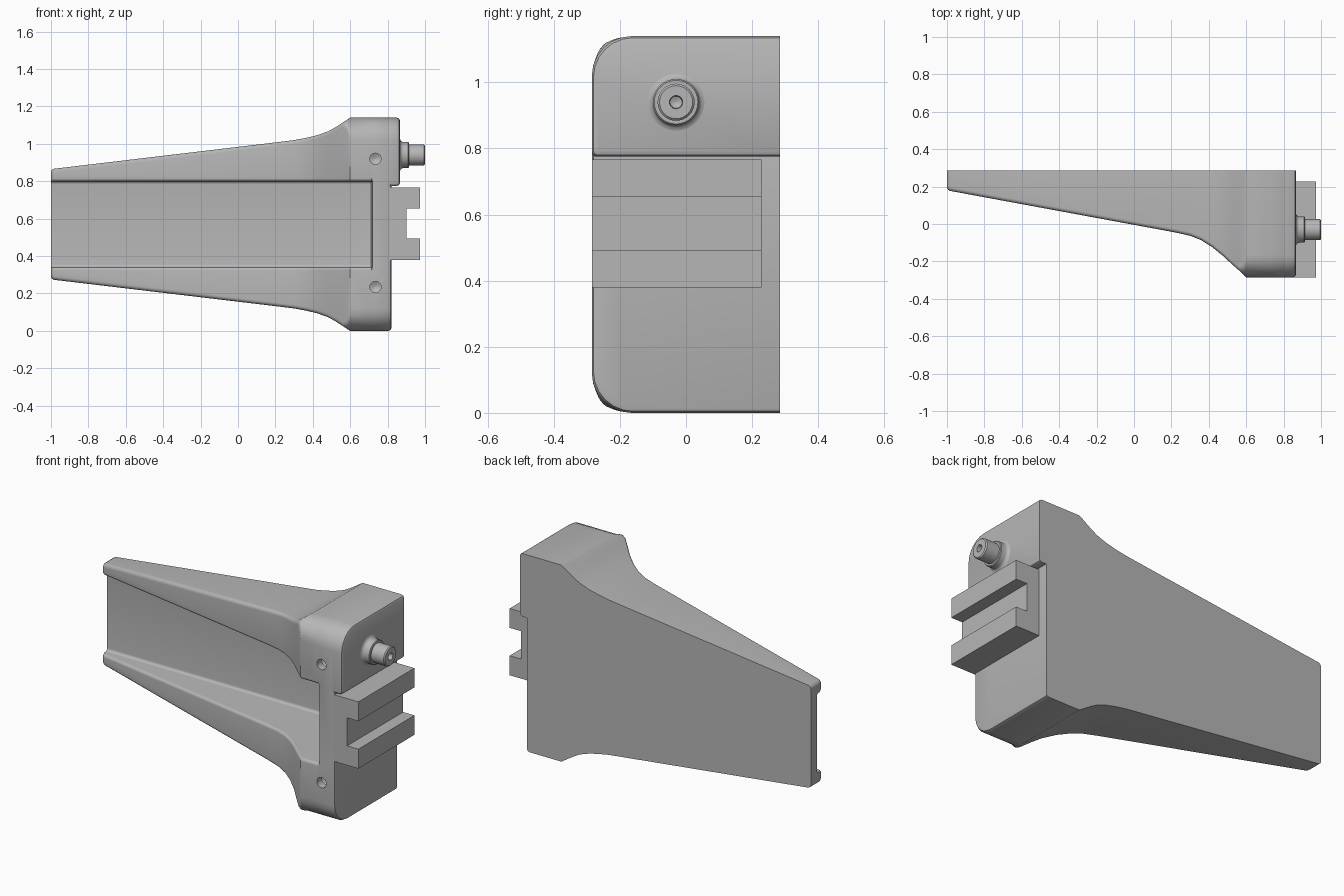
import bpy, bmesh
from math import sin, cos, pi, radians

if "Cube" in bpy.data.objects:
    bpy.data.objects.remove(bpy.data.objects["Cube"], do_unlink=True)

grey = bpy.data.materials.new("plain grey")
grey.use_nodes = True
grey.diffuse_color = (0.47, 0.47, 0.47, 1)
grey.node_tree.nodes["Principled BSDF"].inputs["Base Color"].default_value = grey.diffuse_color

BACK, FRONT, MID = 0.285, -0.285, 0.57
QUARTER = [i * pi / 12 for i in range(7)]


def make(name, bm, smooth=True):
    bmesh.ops.remove_doubles(bm, verts=bm.verts, dist=1e-5)
    bmesh.ops.recalc_face_normals(bm, faces=bm.faces)
    mesh = bpy.data.meshes.new(name)
    bm.to_mesh(mesh)
    bm.free()
    mesh.materials.append(grey)
    ob = bpy.data.objects.new(name, mesh)
    bpy.context.collection.objects.link(ob)
    if smooth:
        shade(ob)
    return ob


def shade(ob):
    bpy.ops.object.select_all(action='DESELECT')
    ob.select_set(True)
    bpy.context.view_layer.objects.active = ob
    bpy.ops.object.shade_smooth_by_angle(angle=radians(35))


def loft(name, rings, smooth=True):
    """Skin closed rings of equal length and cap both ends."""
    bm = bmesh.new()
    rows = [[bm.verts.new(p) for p in ring] for ring in rings]
    n = len(rows[0])
    for a, b in zip(rows, rows[1:]):
        for i in range(n):
            j = (i + 1) % n
            bm.faces.new((a[i], a[j], b[j], b[i]))
    bm.faces.new(rows[0])
    bm.faces.new(rows[-1])
    return make(name, bm, smooth)


def revolve(name, profile, y, z, along_y=False, smooth=True):
    """Turn (distance, radius) points about an axis along x or y."""
    rings = []
    for d, r in profile:
        ring = []
        for i in range(32):
            u, v = r * cos(i * pi / 16), r * sin(i * pi / 16)
            ring.append((y + u, d, z + v) if along_y else (d, y + u, z + v))
        rings.append(ring)
    return loft(name, rings, smooth)


# Main body: sections along x, tapering arm into a rounded head
STATIONS = [(-1, .295, .18), (.22, .44, -.045), (.3, .45, -.063), (.36, .461, -.087),
            (.42, .475, -.125), (.48, .496, -.174), (.52, .518, -.212),
            (.56, .544, -.247), (.6, .57, FRONT), (.82, .57, FRONT)]


def outline(x):
    for (x0, h0, y0), (x1, h1, y1) in zip(STATIONS, STATIONS[1:]):
        if x <= x1:
            t = (x - x0) / (x1 - x0)
            return h0 + t * (h1 - h0), y0 + t * (y1 - y0)


def body_ring(x, corner=.02, floor=.23, inset=0.0):
    h, front = outline(x)
    h, front = h - inset, front + inset
    floor = front if floor is None else floor
    lip = min(.016, (floor - front) / 2)
    half = .23
    pts = [(BACK, h)]
    pts += [(front + corner * (1 - sin(a)), h - corner * (1 - cos(a))) for a in QUARTER]
    pts += [(front + lip * (1 - cos(a)), half + lip * (1 - sin(a))) for a in QUARTER]
    pts += [(floor - lip * (1 - sin(a)), half - lip * (1 - cos(a))) for a in QUARTER]
    pts += [(y, -z) for y, z in reversed(pts)]
    return [(x, y, MID + z) for y, z in pts]


rings = [body_ring(-1, inset=.015), body_ring(-.995, inset=.005), body_ring(-.985)]
rings += [body_ring(x) for x, _, _ in STATIONS[1:-2]]
rings += [body_ring(.58, corner=.05), body_ring(.59, corner=.08), body_ring(.6, corner=.12)]
# Channel end wall: the floor rises quickly to the front face
for x, floor in ((.7, .23), (.711, .225), (.715, .213), (.7155, FRONT + .012),
                 (.719, FRONT + .003), (.727, None), (.805, None)):
    rings.append(body_ring(x, corner=.12, floor=floor))
rings += [body_ring(.816, .12, None, .005), body_ring(.82, .12, None, .015)]
body = loft("bracket_body", rings, smooth=False)

# Two drilled screw holes on the front
for z in (.235, .92):
    drill = revolve("hole_cutter", [(-.4, .03), (-.24, .03), (-.225, .004)], .735, z,
                    along_y=True, smooth=False)
    drill.hide_render = True
    cut = body.modifiers.new("hole", 'BOOLEAN')
    cut.object, cut.operation, cut.solver = drill, 'DIFFERENCE', 'EXACT'
    bpy.context.view_layer.objects.active = body
    bpy.ops.object.modifier_apply(modifier=cut.name)
    bpy.data.objects.remove(drill, do_unlink=True)
shade(body)


# Raised upper pad on the end of the head
def pad_ring(x, inset=0.0):
    top, front, low = 2 * MID - inset, FRONT + inset, .775 + inset
    pts = [(BACK, top)]
    pts += [(front + .12 * (1 - sin(a)), top - .12 * (1 - cos(a))) for a in QUARTER]
    pts += [(front + .015 * (1 - cos(a)), low + .015 * (1 - sin(a))) for a in QUARTER]
    pts += [(BACK, low)]
    return [(x, y, z) for y, z in pts]


loft("upper_pad", [pad_ring(.79), pad_ring(.85), pad_ring(.861, .005), pad_ring(.866, .015)])

# Slotted rail with a C-shaped profile
C_PROFILE = [(.81, .38), (.972, .38), (.972, .493), (.9, .493),
             (.9, .655), (.972, .655), (.972, .767), (.81, .767)]
loft("slotted_rail", [[(x, y, z) for x, z in C_PROFILE] for y in (FRONT, .228)], smooth=False)

# Stepped peg with a filleted base and a small bore
PEG = [(.85, .088), (.866, .086), (.869, .078), (.875, .072), (.882, .07), (.91, .07),
       (.914, .066), (.914, .056), (.994, .056), (1.0, .05), (1.0, .02), (.96, .018), (.952, .002)]
revolve("peg", PEG, -.03, .94)
